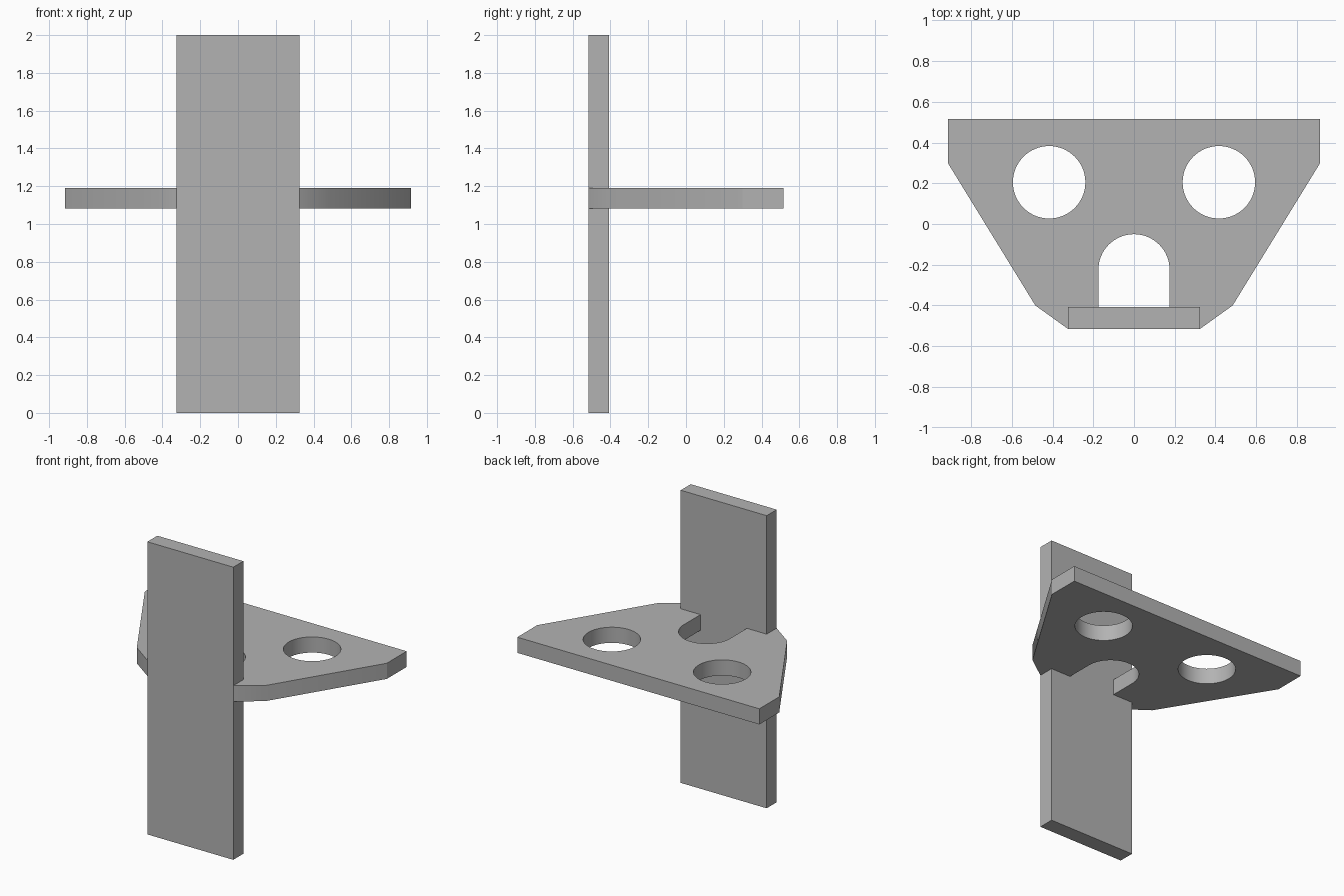
import bpy
import bmesh
from math import cos, sin, pi, radians

cube = bpy.data.objects.get("Cube")
if cube:
    bpy.data.objects.remove(cube)

grey = bpy.data.materials.new("plain grey")
grey.use_nodes = True
color = (0.45, 0.45, 0.45, 1)
grey.diffuse_color = color
grey.node_tree.nodes["Principled BSDF"].inputs["Base Color"].default_value = color


def arc(cx, cy, r, start, end, steps):
    angles = [start + (end - start) * i / steps for i in range(steps + 1)]
    return [(cx + r * cos(a), cy + r * sin(a)) for a in angles]


def plate(name, loops, z0, z1):
    """Extrude an outline, with any further loops as holes, from z0 to z1."""
    curve = bpy.data.curves.new(name, "CURVE")
    curve.dimensions = "2D"
    curve.fill_mode = "BOTH"
    curve.extrude = (z1 - z0) / 2
    for points in loops:
        spline = curve.splines.new("POLY")
        spline.points.add(len(points) - 1)
        for p, (x, y) in zip(spline.points, points):
            p.co = (x, y, 0, 1)
        spline.use_cyclic_u = True
    obj = bpy.data.objects.new(name, curve)
    bpy.context.collection.objects.link(obj)
    obj.location.z = (z0 + z1) / 2
    bpy.ops.object.select_all(action="DESELECT")
    obj.select_set(True)
    bpy.context.view_layer.objects.active = obj
    bpy.ops.object.convert(target="MESH")

    # Join caps to walls and tidy the normals
    obj = bpy.context.object
    bm = bmesh.new()
    bm.from_mesh(obj.data)
    bmesh.ops.remove_doubles(bm, verts=bm.verts, dist=0.0001)
    bmesh.ops.recalc_face_normals(bm, faces=bm.faces)
    bm.to_mesh(obj.data)
    bm.free()
    obj.data.materials.clear()
    obj.data.materials.append(grey)
    bpy.ops.object.shade_smooth_by_angle(angle=radians(25))
    return obj


# Upright board
w, front, back = 0.325, -0.515, -0.407
plate("upright_board", [[(-w, front), (w, front), (w, back), (-w, back)]], 0, 2)

# Shelf: tapered outline with an arched notch whose feet sit inside the board
side = [(0.175, -0.46), (0.32, -0.46), (w, front), (0.485, -0.4),
        (0.915, 0.3), (0.915, 0.515)]
mirrored = [(-x, y) for x, y in reversed(side)]
notch = arc(0, -0.225, 0.175, pi, 0, 32)
holes = [arc(x, 0.205, 0.178, 0, 2 * pi, 64)[:-1] for x in (-0.417, 0.417)]
plate("shelf", [side + mirrored + notch] + holes, 1.083, 1.19)
